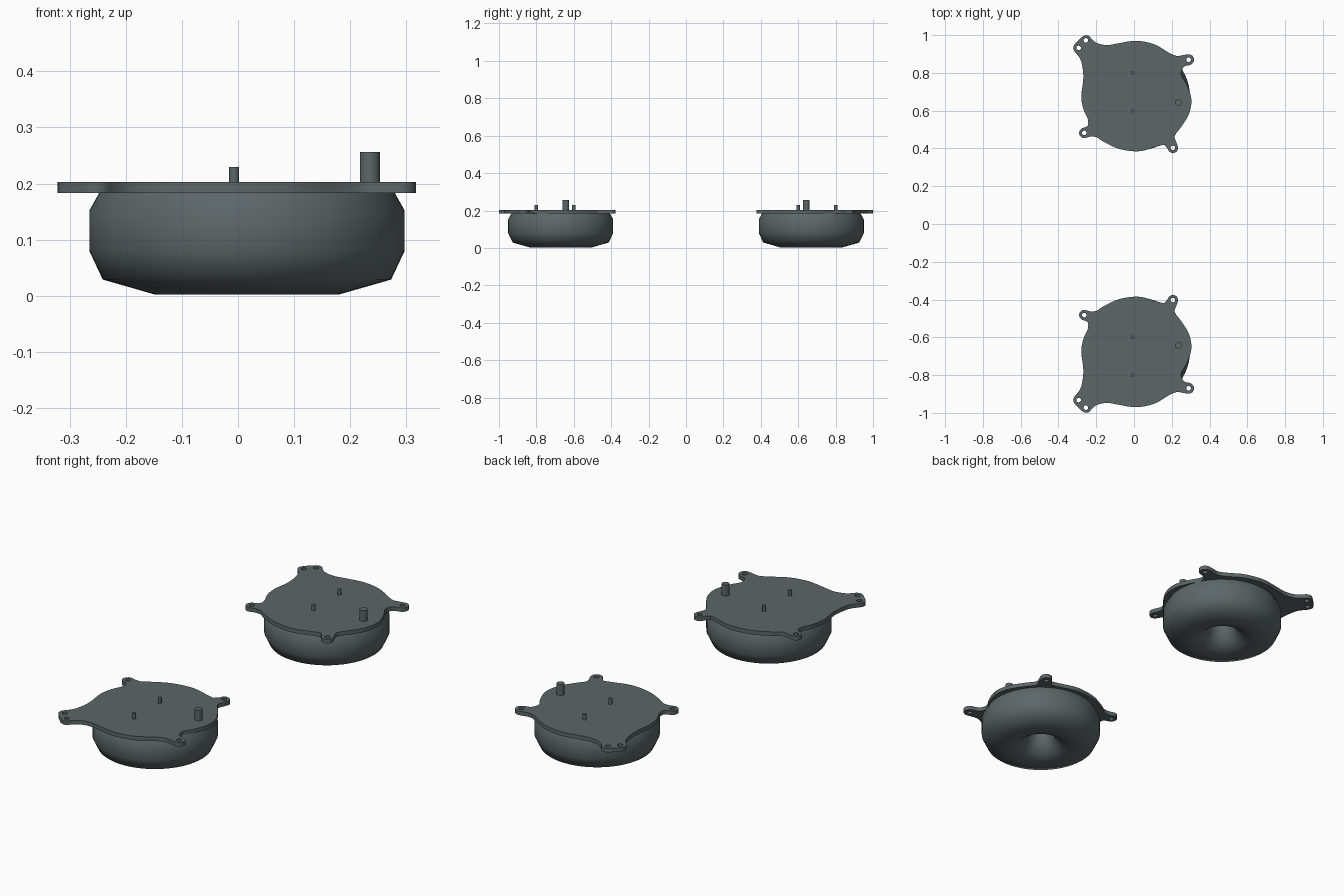
import bpy, bmesh, math
from mathutils import Vector

if "Cube" in bpy.data.objects:
    bpy.data.objects.remove(bpy.data.objects["Cube"])

mat = bpy.data.materials.new("dark slate grey")
mat.diffuse_color = (0.107, 0.133, 0.139, 1)
mat.use_nodes = True
mat.node_tree.nodes["Principled BSDF"].inputs["Base Color"].default_value = mat.diffuse_color
CX, CY = 0.016, 0.67


def add_mesh(name, bm):
    bmesh.ops.recalc_face_normals(bm, faces=bm.faces)
    me = bpy.data.meshes.new(name)
    bm.to_mesh(me)
    bm.free()
    ob = bpy.data.objects.new(name, me)
    bpy.context.collection.objects.link(ob)
    me.materials.append(mat)
    return ob


def shade(ob, angle):
    bpy.ops.object.select_all(action='DESELECT')
    ob.select_set(True)
    bpy.context.view_layer.objects.active = ob
    bpy.ops.object.shade_smooth_by_angle(angle=math.radians(angle))


def lathe(name, profile, x, y, segs, angle):
    bm = bmesh.new()
    vs = [bm.verts.new((x + r, y, z)) for r, z in profile]
    es = [bm.edges.new(p) for p in zip(vs, vs[1:])]
    bmesh.ops.spin(bm, geom=vs + es, cent=(x, y, 0), axis=(0, 0, 1),
                   angle=math.tau, steps=segs, use_merge=True)
    bmesh.ops.remove_doubles(bm, verts=bm.verts, dist=1e-5)
    shade(add_mesh(name, bm), angle)


def arc(x, y, r, a0, a1, n=6):
    return [(x + r * math.cos(math.radians(a0 + (a1 - a0) * i / n)),
             y + r * math.sin(math.radians(a0 + (a1 - a0) * i / n))) for i in range(n + 1)]


def smooth_loop(pts, n=4):
    # closed Catmull-Rom through the outline points
    out, m = [], len(pts)
    for i in range(m):
        a, b, c, d = (Vector(pts[(i + k) % m]) for k in (-1, 0, 1, 2))
        steps = n if (c - b).length > 0.03 else 1
        for k in range(steps):
            t = k / steps
            out.append(0.5 * (2 * b + (c - a) * t + (2 * a - 5 * b + 4 * c - d) * t * t
                              + (3 * b - a - 3 * c + d) * t ** 3))
    return out


HOLES = [(-0.293, 0.932), (-0.255, 0.972), (0.289, 0.870), (0.206, 0.403), (-0.263, 0.482)]

# plate outline, clockwise from the double ear
OUTLINE = (
    arc(-0.293, 0.932, 0.029, 215, 135, 3) + arc(-0.253, 0.971, 0.029, 135, 20, 4)
    + [(-0.195, 0.958), (-0.143, 0.947), (-0.08, 0.957), (0.01, 0.970), (0.106, 0.952),
       (0.185, 0.907), (0.225, 0.890), (0.255, 0.893)]
    + arc(0.289, 0.870, 0.029, 100, -75)
    + [(0.262, 0.830), (0.250, 0.790), (0.278, 0.740), (0.304, 0.660), (0.290, 0.580),
       (0.247, 0.510), (0.216, 0.468), (0.222, 0.437)]
    + arc(0.206, 0.403, 0.028, 20, -170)
    + [(0.160, 0.418), (0.122, 0.410), (0.026, 0.385), (-0.08, 0.398), (-0.165, 0.438),
       (-0.2, 0.460), (-0.234, 0.462)]
    + arc(-0.263, 0.482, 0.028, -60, -240)
    + [(-0.246, 0.520), (-0.245, 0.556), (-0.268, 0.608), (-0.279, 0.677), (-0.268, 0.778),
       (-0.280, 0.862), (-0.304, 0.900)])


def plate(name, s):
    cu = bpy.data.curves.new(name, 'CURVE')
    cu.dimensions, cu.fill_mode, cu.extrude = '2D', 'BOTH', 0.0100
    loops = [smooth_loop(OUTLINE)] + [arc(x, y, 0.012, 0, 345, 23) for x, y in HOLES]
    for pts in loops:
        sp = cu.splines.new('POLY')
        sp.points.add(len(pts) - 1)
        for p, (x, y) in zip(sp.points, pts):
            p.co = (x, y * s, 0, 1)
        sp.use_cyclic_u = True
    tmp = bpy.data.objects.new(name + "_curve", cu)
    bpy.context.collection.objects.link(tmp)
    dg = bpy.context.evaluated_depsgraph_get()
    bm = bmesh.new()
    me = bpy.data.meshes.new_from_object(tmp.evaluated_get(dg))
    bm.from_mesh(me)
    bpy.data.objects.remove(tmp)
    bmesh.ops.remove_doubles(bm, verts=bm.verts, dist=1e-5)
    bmesh.ops.translate(bm, verts=bm.verts, vec=(0, 0, 0.193))
    shade(add_mesh(name, bm), 35)


# rubber bellows: ring with a funnel in the underside
BELLOWS = [(0.262, 0.186), (0.281, 0.152), (0.281, 0.08), (0.257, 0.029), (0.163, 0.002),
           (0.105, 0.018), (0.068, 0.055), (0.052, 0.11), (0.052, 0.186)]


def post(name, x, y, r, z):
    lathe(name, [(0, z), (r, z), (r, 0.195), (0, 0.195)], x, y, 20, 40)


for s, side in ((1, "rear"), (-1, "front")):
    lathe(side + "_bellows", BELLOWS, CX, CY * s, 56, 80)
    plate(side + "_mounting_plate", s)
    post(side + "_stud_outer", -0.007, 0.80 * s, 0.009, 0.230)
    post(side + "_stud_inner", -0.007, 0.60 * s, 0.009, 0.230)
    post(side + "_air_port", 0.235, 0.643 * s, 0.018, 0.256)
